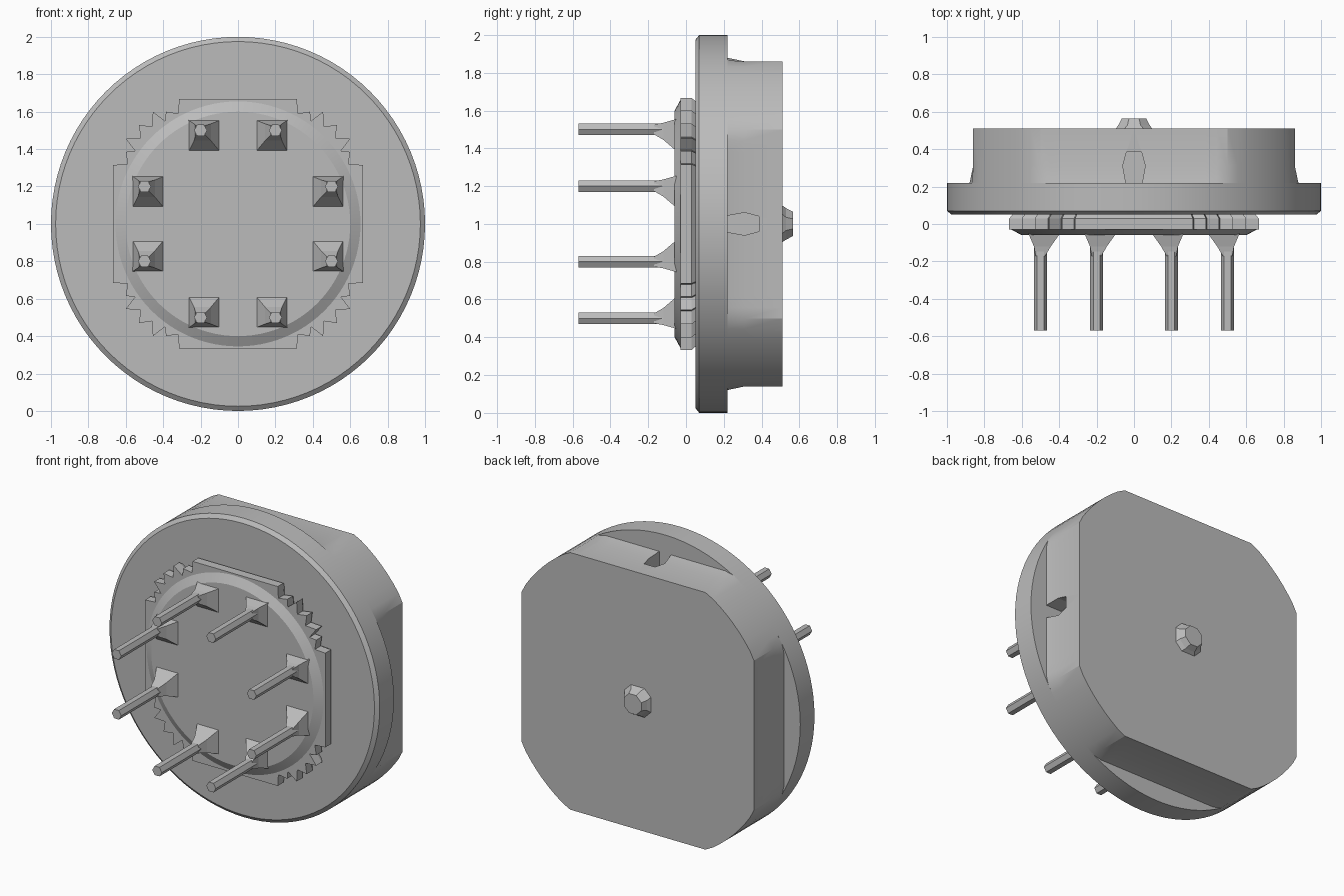
import bpy, bmesh, math

if "Cube" in bpy.data.objects:
    bpy.data.objects.remove(bpy.data.objects["Cube"])

grey = bpy.data.materials.new("plain grey")
grey.use_nodes = True
COLOUR = (0.5, 0.5, 0.5, 1)
grey.diffuse_color = COLOUR
grey.node_tree.nodes["Principled BSDF"].inputs["Base Color"].default_value = COLOUR
MID = 1.0  # height of the disc centre


def loft(name, rings, smooth=True):
    """Skin outlines of (x, z) points placed at successive y depths."""
    bm = bmesh.new()
    loops = [[bm.verts.new((x, y, z + MID)) for x, z in pts] for y, pts in rings]
    n = len(loops[0])
    for a, b in zip(loops, loops[1:]):
        for i in range(n):
            j = (i + 1) % n
            bm.faces.new((a[i], a[j], b[j], b[i]))
    bm.faces.new(loops[0])
    bm.faces.new(loops[-1])
    bmesh.ops.recalc_face_normals(bm, faces=bm.faces)
    mesh = bpy.data.meshes.new(name)
    bm.to_mesh(mesh)
    bm.free()
    mesh.materials.append(grey)
    obj = bpy.data.objects.new(name, mesh)
    bpy.context.collection.objects.link(obj)
    if smooth:
        bpy.ops.object.select_all(action="DESELECT")
        obj.select_set(True)
        bpy.context.view_layer.objects.active = obj
        bpy.ops.object.shade_smooth_by_angle(angle=math.radians(25))
    return obj


def circle(r, n=96, cx=0, cz=0, turn=0.0):
    angles = [math.tau * (i + turn) / n for i in range(n)]
    return [(cx + r * math.cos(a), cz + r * math.sin(a)) for a in angles]


def clipped(limit):
    """Unit circle with four flats."""
    return [(max(-limit, min(limit, x)), max(-limit, min(limit, z)))
            for x, z in circle(1)]


def rect(hx, hz, cx=0, cz=0):
    return [(cx + hx, cz + hz), (cx - hx, cz + hz), (cx - hx, cz - hz), (cx + hx, cz - hz)]


# Round flange and the four-flatted body behind it
loft("flange", [(0.05, circle(0.975)), (0.07, circle(1)), (0.22, circle(1))])
body = loft("body", [(0.215, clipped(0.88)), (0.31, clipped(0.86)), (0.51, clipped(0.86))])

# Notches in the top and left flats
for name, along_x in (("left_notch", True), ("top_notch", False)):
    rings = []
    for y, half in ((0.2, 0.04), (0.31, 0.06), (0.385, 0.04)):
        pts = rect(0.1, half, 0.86) if along_x else rect(half, 0.1, 0, 0.86)
        rings.append((y, pts))
    cutter = loft(name + "_cutter", rings, smooth=False)
    cutter.hide_render = True
    mod = body.modifiers.new(name, "BOOLEAN")
    mod.operation = "DIFFERENCE"
    mod.solver = "EXACT"
    mod.object = cutter
    bpy.context.view_layer.objects.active = body
    bpy.ops.object.modifier_apply(modifier=mod.name)
    bpy.data.objects.remove(cutter)

# Nub on the back face
nub_square = [(max(-0.1, min(0.1, x)), max(-0.1, min(0.1, z)))
              for x, z in circle(0.1415, 8, turn=0.5)]
nub_square = [(math.copysign(0.1, x) if abs(x) > 0.09 else x,
               math.copysign(0.1, z) if abs(z) > 0.09 else z) for x, z in nub_square]
loft("back_nub", [(0.505, nub_square), (0.53, circle(0.09, 8, turn=0.5)),
                  (0.565, circle(0.07, 8, turn=0.5))], smooth=False)

# Toothed collar: an eighth of the outline, mirrored and turned four times
eighth = [(0.667, 0), (0.667, 0.315), (0.59, 0.32), (0.60, 0.385), (0.55, 0.39),
          (0.60, 0.455), (0.52, 0.46)]
quarter = eighth + [(0.53, 0.53)] + [(z, x) for x, z in reversed(eighth[1:])]
outline = []
for turn in range(4):
    outline += quarter
    quarter = [(-z, x) for x, z in quarter]
shrunk = [(x * 0.96, z * 0.96) for x, z in outline]
loft("toothed_collar", [(-0.03, outline), (0.03, outline), (0.06, shrunk)], smooth=False)
loft("front_disc", [(-0.06, circle(0.6)), (-0.03, circle(0.655)), (0.06, circle(0.62))])

# Eight pins with flared feet leaning towards the centre
count = 0
for px, pz in ((0.5, 0.2), (0.2, 0.5)):
    for sx in (-1, 1):
        for sz in (-1, 1):
            count += 1
            x, z = px * sx, pz * sz
            loft(f"pin_{count}", [(-0.57, circle(0.035, 6, x, z)),
                                  (-0.05, circle(0.035, 6, x, z))], smooth=False)
            loft(f"pin_foot_{count}", [(-0.17, rect(0.026, 0.026, x, z)),
                                       (-0.12, rect(0.045, 0.045, x - 0.01 * sx, z - 0.01 * sz)),
                                       (-0.05, rect(0.085, 0.085, x - 0.02 * sx, z - 0.03 * sz))],
                 smooth=False)
